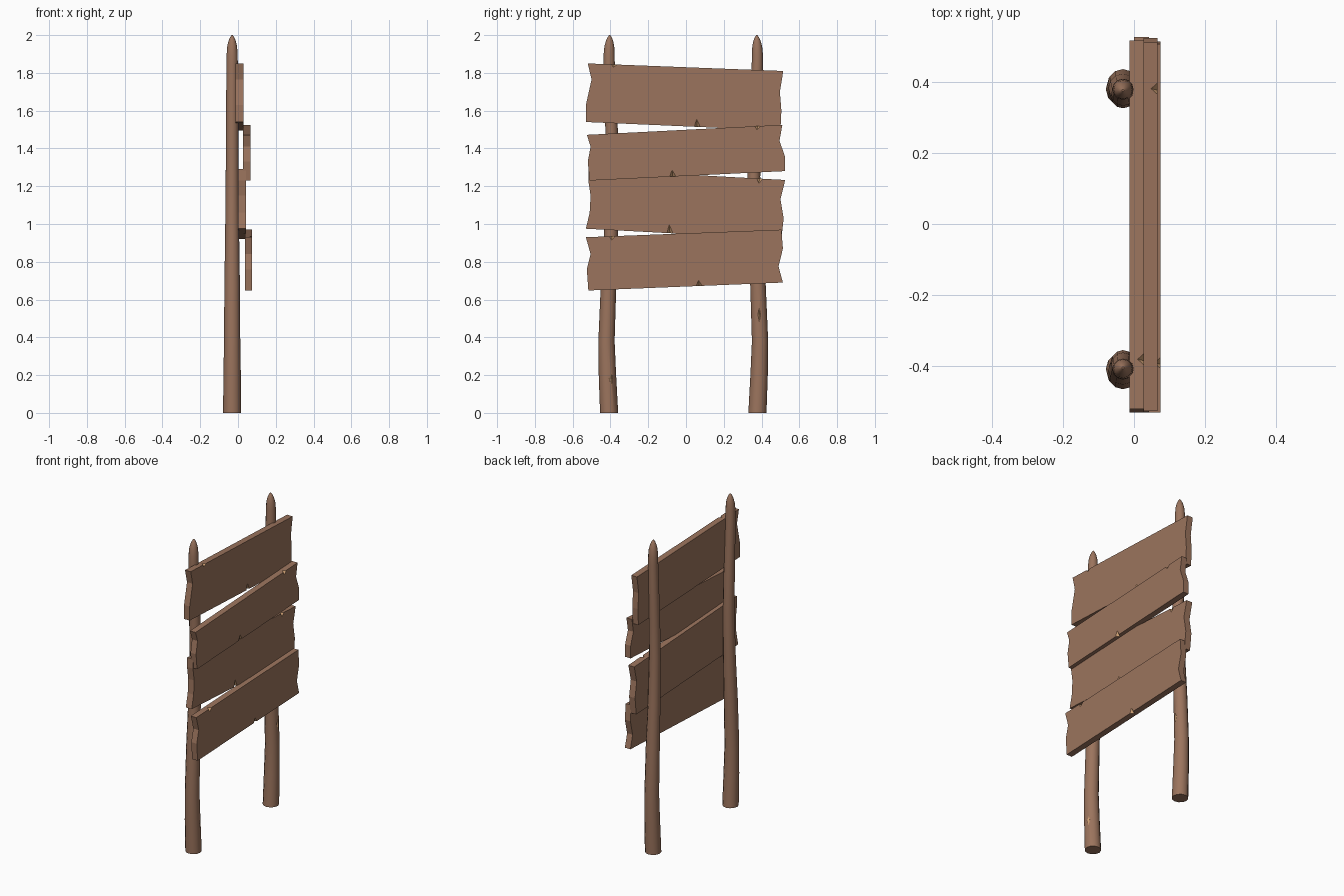
import bpy, bmesh
from math import cos, sin, pi

if "Cube" in bpy.data.objects:
    bpy.data.objects.remove(bpy.data.objects["Cube"])


def material(name, rgb):
    m = bpy.data.materials.new(name)
    m.diffuse_color = (*rgb, 1)
    m.use_nodes = True
    m.node_tree.nodes["Principled BSDF"].inputs["Base Color"].default_value = m.diffuse_color
    return m


WOOD = material("weathered_wood", (0.33, 0.175, 0.11))
PALE = material("fresh_wood", (0.60, 0.34, 0.17))


def finish(bm, name):
    bmesh.ops.recalc_face_normals(bm, faces=bm.faces[:])
    me = bpy.data.meshes.new(name)
    bm.to_mesh(me)
    bm.free()
    ob = bpy.data.objects.new(name, me)
    bpy.context.collection.objects.link(ob)
    me.materials.append(WOOD)
    me.materials.append(PALE)
    return ob


# Posts: height, radius, outward bend
RINGS = [(0, .048, 0), (.2, .046, .009), (.38, .043, .014), (.68, .041, .003),
         (.95, .037, -.010), (1.25, .034, -.019), (1.5, .033, -.013),
         (1.85, .030, 0), (1.9, .029, 0), (1.94, .026, -.001),
         (1.97, .019, -.002), (1.99, .010, -.003), (2.0, .003, -.003)]


def post(name, y, side, chip_y, chip_z, sides=12):
    bm = bmesh.new()
    rows = []
    for z, r, bend in RINGS:
        rows.append([bm.verts.new((-.031 + r * cos(2 * pi * i / sides),
                                   y + side * bend + r * sin(2 * pi * i / sides), z))
                     for i in range(sides)])
    for a, b in zip(rows, rows[1:]):
        for i in range(sides):
            j = (i + 1) % sides
            bm.faces.new((a[i], a[j], b[j], b[i])).smooth = True
    bm.faces.new(rows[0])
    bm.faces.new(rows[-1])
    ob = finish(bm, name)

    # Pale diamond chip carved out of the face below the boards
    bm = bmesh.new()
    ring = [bm.verts.new((.03, chip_y + dy, chip_z + dz))
            for dy, dz in ((.03, 0), (0, .11), (-.03, 0), (0, -.11))]
    tip = bm.verts.new((.002, chip_y, chip_z))
    bm.faces.new(ring)
    for i in range(4):
        bm.faces.new((ring[i], ring[(i + 1) % 4], tip))
    for f in bm.faces:
        f.material_index = 1
    cutter = finish(bm, name + "_chip_cutter")
    cutter.hide_render = True
    cutter.hide_set(True)
    mod = ob.modifiers.new("chip", 'BOOLEAN')
    mod.object = cutter
    mod.operation = 'DIFFERENCE'
    mod.solver = 'EXACT'

    bpy.ops.object.select_all(action='DESELECT')
    ob.select_set(True)
    bpy.context.view_layer.objects.active = ob
    bpy.ops.object.shade_smooth_by_angle(angle=pi / 5)


post("left_post", -.407, -1, -.395, .18)
post("right_post", .378, 1, .388, .52)


# Boards: ragged outline extruded in x, with a chipped front corner top and bottom
def board(name, x0, x1, left, right, top_chip, bottom_chip):
    bm = bmesh.new()
    outline = left + right[::-1]           # left top-to-bottom, then right bottom-to-top
    n = len(outline)
    back = [bm.verts.new((x0, y, z)) for y, z in outline]
    front = [bm.verts.new((x1, y, z)) for y, z in outline]
    chips = {len(left) - 1: (bottom_chip, 1), n - 1: (top_chip, -1)}
    face = []
    for i in range(n):
        j = (i + 1) % n
        face.append(front[i])
        if i not in chips:
            bm.faces.new((back[i], back[j], front[j], front[i]))
            continue
        (cy, h), up = chips[i]
        (ya, za), (yb, zb) = outline[i], outline[j]

        def at(y, x, dz=0):
            return bm.verts.new((x, y, za + (zb - za) * (y - ya) / (yb - ya) + dz))
        a, b = at(cy - up * .016, x1), at(cy + up * .016, x1)
        notch, deep = at(cy - .004, x1, up * h), at(cy, x1 - .018)
        face += [a, notch, b]
        bm.faces.new((back[i], back[j], front[j], b, deep, a, front[i]))
        for tri in ((a, notch, deep), (notch, b, deep)):
            bm.faces.new(tri).material_index = 1
    bm.faces.new(face)
    bm.faces.new(back[::-1])
    finish(bm, name)


board("top_board", -.012, .028,
      [(-.52, 1.85), (-.50, 1.765), (-.53, 1.63), (-.53, 1.54)],
      [(.515, 1.81), (.497, 1.70), (.505, 1.60), (.50, 1.495)],
      (-.38, .015), (.06, .04))
board("upper_middle_board", .027, .066,
      [(-.525, 1.472), (-.505, 1.41), (-.52, 1.33), (-.51, 1.23)],
      [(.51, 1.525), (.495, 1.44), (.523, 1.36), (.523, 1.28)],
      (.38, .02), (-.07, .035))
board("lower_middle_board", 0, .042,
      [(-.515, 1.29), (-.517, 1.23), (-.505, 1.15), (-.51, 1.06), (-.53, .975)],
      [(.525, 1.233), (.50, 1.13), (.517, 1.03), (.505, .92)],
      (.39, .025), (-.085, .045))
board("bottom_board", .036, .075,
      [(-.53, .93), (-.505, .84), (-.525, .76), (-.517, .648)],
      [(.505, .97), (.513, .87), (.49, .775), (.513, .69)],
      (-.39, .02), (.07, .03))
